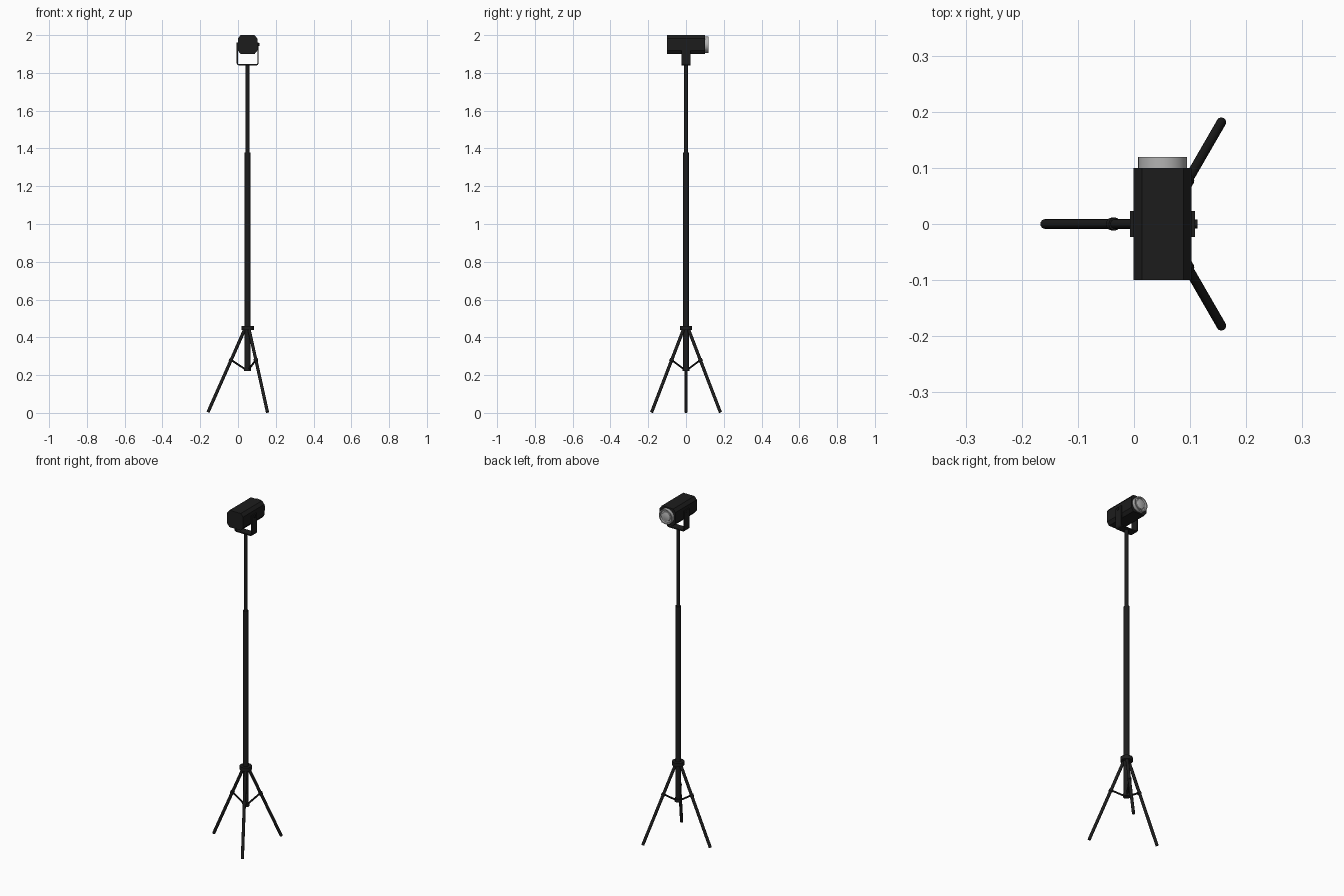
import bpy, bmesh, math
from mathutils import Vector

if "Cube" in bpy.data.objects:
    bpy.data.objects.remove(bpy.data.objects["Cube"])

CX = 0.051   # stand axis
HZ = 1.95    # lamp axis height

black = bpy.data.materials.new("black_metal")
black.diffuse_color = (0.012, 0.012, 0.012, 1)
black.use_nodes = True
black.node_tree.nodes["Principled BSDF"].inputs["Base Color"].default_value = black.diffuse_color


def finish(ob, name, mat=black, smooth=True):
    ob.name = name
    if mat:
        ob.data.materials.append(mat)
    if smooth:
        bpy.ops.object.select_all(action='DESELECT')
        ob.select_set(True)
        bpy.context.view_layer.objects.active = ob
        bpy.ops.object.shade_smooth_by_angle(angle=math.radians(35))
    return ob


def from_bmesh(bm, name, mat=black, smooth=True):
    bmesh.ops.recalc_face_normals(bm, faces=bm.faces)
    me = bpy.data.meshes.new(name)
    bm.to_mesh(me)
    bm.free()
    ob = bpy.data.objects.new(name, me)
    bpy.context.collection.objects.link(ob)
    return finish(ob, name, mat, smooth)


def rod(name, a, b, r, sides=20):
    a, b = Vector(a), Vector(b)
    d = b - a
    bpy.ops.mesh.primitive_cylinder_add(
        vertices=sides, radius=r, depth=d.length, location=(a + b) / 2,
        rotation=d.to_track_quat('Z', 'Y').to_euler())
    return finish(bpy.context.object, name)


def prism(name, outline, y0, y1, smooth=False):
    bm = bmesh.new()
    face = bm.faces.new([bm.verts.new((x, y0, z)) for x, z in outline])
    ext = bmesh.ops.extrude_face_region(bm, geom=[face])
    verts = [v for v in ext['geom'] if isinstance(v, bmesh.types.BMVert)]
    bmesh.ops.translate(bm, verts=verts, vec=(0, y1 - y0, 0))
    return from_bmesh(bm, name, smooth=smooth)


# telescopic pole and collars
rod("lower_pole", (CX, 0, 0.225), (CX, 0, 1.378), 0.0155, 24)
rod("upper_pole", (CX, 0, 1.37), (CX, 0, 1.845), 0.0105, 24)
rod("leg_collar", (CX, 0, 0.438), (CX, 0, 0.46), 0.033, 24)
rod("brace_collar", (CX, 0, 0.222), (CX, 0, 0.24), 0.019, 24)

# tripod legs, braces and pivots
for i, ang in enumerate((60, 180, 300)):
    c, s = math.cos(math.radians(ang)), math.sin(math.radians(ang))

    def at(r, z):
        return (CX + c * r, s * r, z)
    rod(f"leg_{i}", at(0.012, 0.45), at(0.21, 0.0035), 0.0085, 16)
    rod(f"brace_{i}", at(0.014, 0.232), at(0.087, 0.28), 0.005, 10)
    rod(f"brace_pivot_{i}", at(0.085, 0.285), at(0.0905, 0.2725), 0.0115, 16)

# lamp housing: box with chamfered long edges
W, H, K, L = 0.0515, 0.05, 0.0145, 0.018
oct_pts = [(W, H - L), (W - K, H), (K - W, H), (-W, H - L),
           (-W, L - H), (K - W, -H), (W - K, -H), (W, L - H)]
prism("lamp_housing", [(CX + x, HZ + z) for x, z in oct_pts], -0.1, 0.1)

# U shaped yoke under the housing
T, R, BOT = 0.0065, 0.012, 1.84


def u_side(half, bottom, r):
    pts = [(half, HZ + 0.012)]
    for k in range(6):
        a = math.radians(-90 * k / 5)
        pts.append((half - r + r * math.cos(a), bottom + r + r * math.sin(a)))
    return pts + [(-x, z) for x, z in reversed(pts)]


outer = u_side(W + T, BOT, R)
inner = u_side(W, BOT + T, R - T)
prism("yoke", [(CX + x, z) for x, z in outer + inner[::-1]], -0.023, 0.023)

# tilt knob and opposite pivot
rod("tilt_knob", (CX + W, 0, HZ), (CX + W + 0.011, 0, HZ), 0.008, 16)
rod("tilt_pivot", (CX - W + 0.002, 0, HZ), (CX - W - T - 0.0005, 0, HZ), 0.008, 16)

# lens barrel with stepped rings, turned around the lamp axis
profile = [(0.0435, 0.098), (0.0435, 0.119), (0.037, 0.119), (0.035, 0.11),
           (0.028, 0.11), (0.026, 0.113), (0.014, 0.116), (0, 0.117)]
bm = bmesh.new()
vs = [bm.verts.new((CX + r, y, HZ)) for r, y in profile]
edges = [bm.edges.new(p) for p in zip(vs, vs[1:])]
bmesh.ops.spin(bm, geom=vs + edges, cent=(CX, 0, HZ), axis=(0, 1, 0),
               angle=math.tau, steps=32, use_merge=True)
bmesh.ops.remove_doubles(bm, verts=bm.verts, dist=1e-5)
lens_grey = bpy.data.materials.new("lens_grey")
lens_grey.diffuse_color = (0.45, 0.45, 0.45, 1)
lens_grey.use_nodes = True
lens_grey.node_tree.nodes["Principled BSDF"].inputs["Base Color"].default_value = lens_grey.diffuse_color
from_bmesh(bm, "lens", lens_grey)
